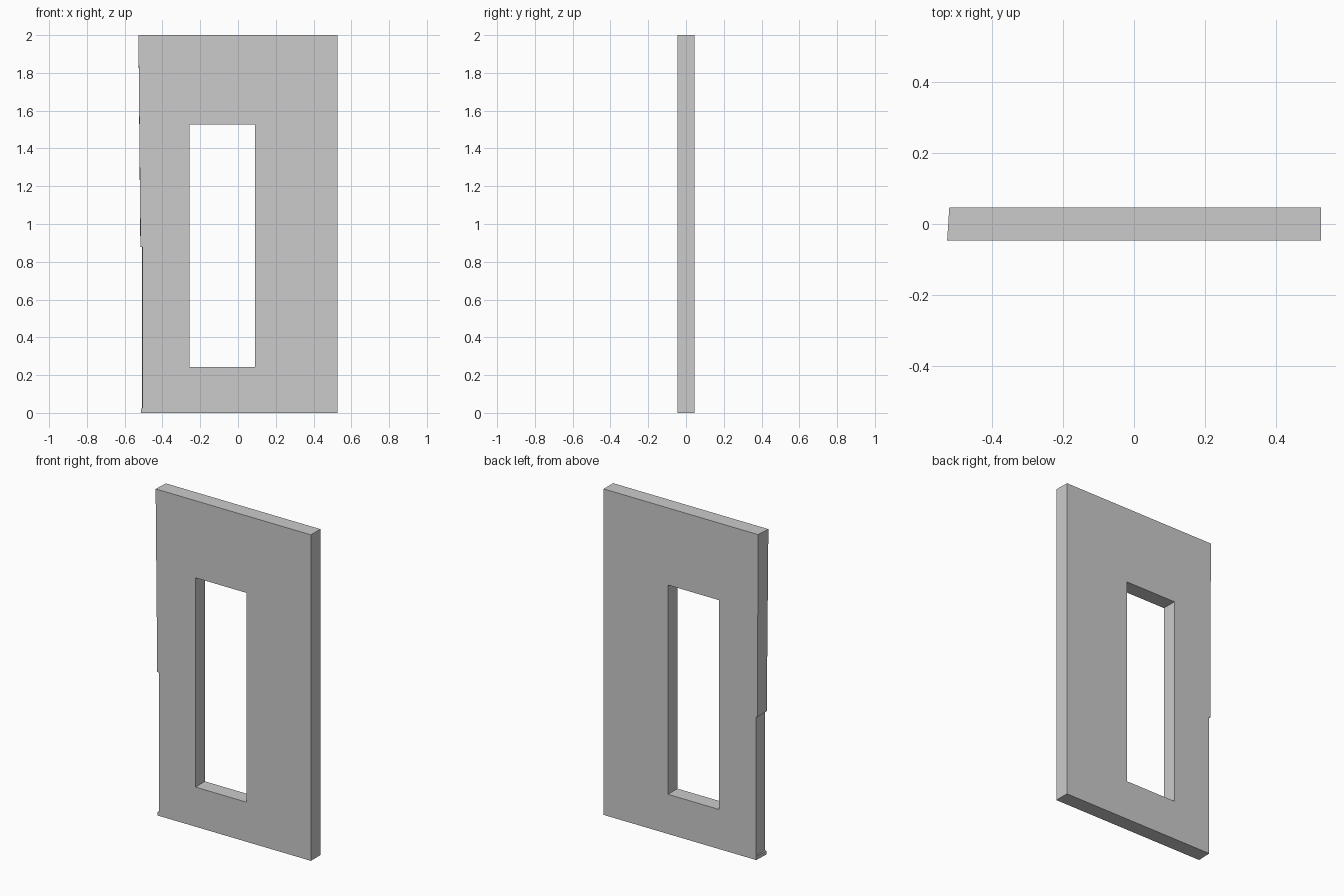
import bpy, bmesh

if "Cube" in bpy.data.objects:
    bpy.data.objects.remove(bpy.data.objects["Cube"])

HALF_T = 0.046
RIGHT = 0.527
# stepped left edge, top to bottom: z, x at front, x at back
LEFT = [(2.0, -0.527, -0.521), (0.88, -0.516, -0.517),
        (0.878, -0.505, -0.508), (0.026, -0.505, -0.508),
        (0.022, -0.513, -0.509), (0.0, -0.513, -0.509)]
# window opening
X0, X1, Z0, Z1 = -0.256, 0.09, 0.243, 1.527

bm = bmesh.new()


def panel_side(y, column):
    """One large face of the panel; returns its outer and inner vertex loops."""
    outer = [bm.verts.new((p[column], y, p[0])) for p in LEFT]
    outer += [bm.verts.new((RIGHT, y, z)) for z in (0.0, 2.0)]
    inner = [bm.verts.new((x, y, z))
             for x, z in ((X0, Z1), (X0, Z0), (X1, Z0), (X1, Z1))]
    tl, bl, br, tr = outer[0], outer[-3], outer[-2], outer[-1]
    a, b, c, d = inner
    bm.faces.new(outer[:-2] + [b, a])
    bm.faces.new([bl, br, c, b])
    bm.faces.new([br, tr, d, c])
    bm.faces.new([tr, tl, a, d])
    return outer, inner


# front and back faces, joined around the rim and the opening
front = panel_side(-HALF_T, 1)
back = panel_side(HALF_T, 2)
for f, b in zip(front, back):
    for i in range(len(f)):
        j = (i + 1) % len(f)
        bm.faces.new([f[i], f[j], b[j], b[i]])

bmesh.ops.recalc_face_normals(bm, faces=bm.faces)
mesh = bpy.data.meshes.new("wall_panel")
bm.to_mesh(mesh)
bm.free()
panel = bpy.data.objects.new("wall_panel", mesh)
bpy.context.collection.objects.link(panel)
